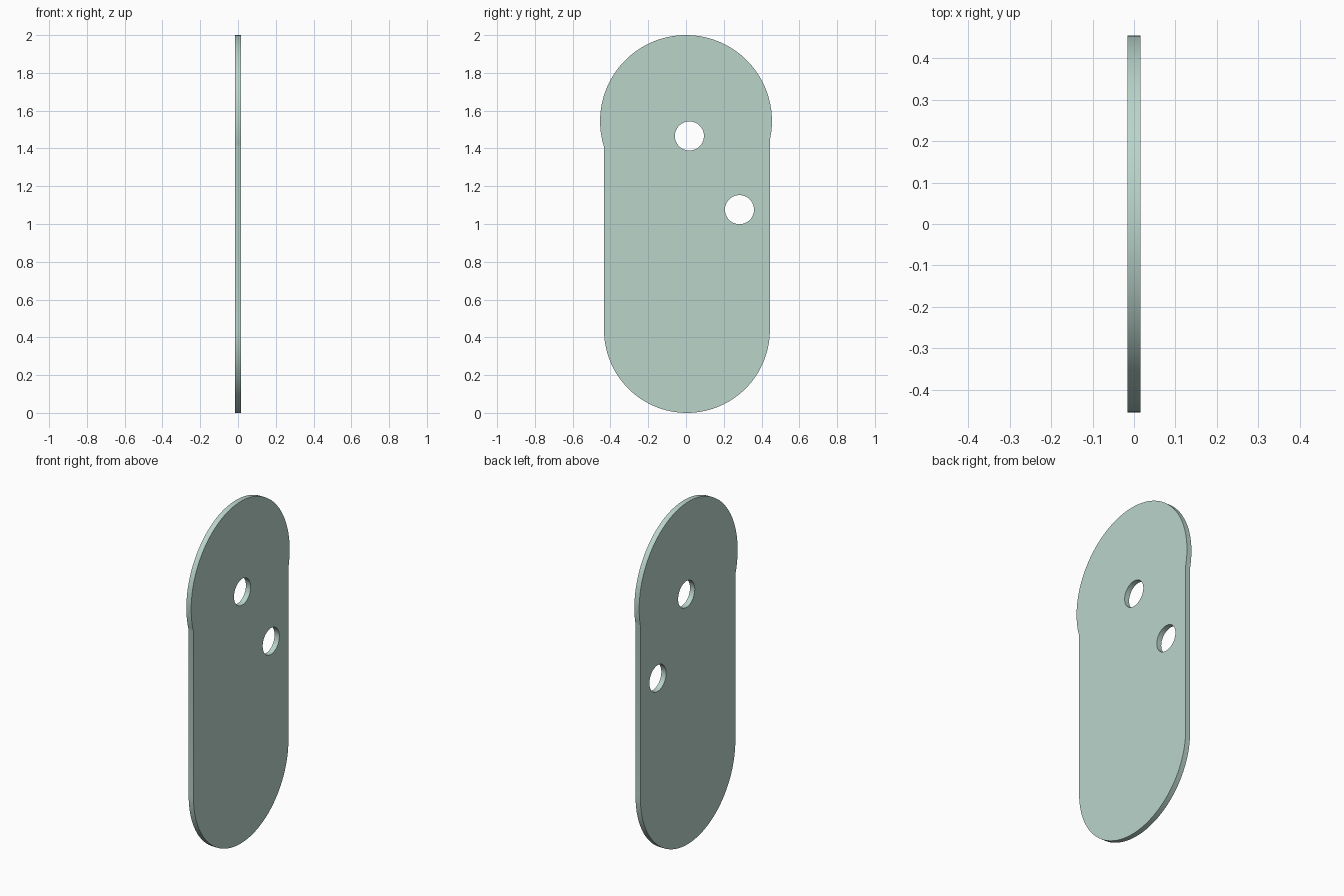
import bpy, bmesh
from math import sin, cos, pi, acos, radians

if "Cube" in bpy.data.objects:
    bpy.data.objects.remove(bpy.data.objects["Cube"])

HALF_THICK = 0.0155
TOP_Y, TOP_Z, TOP_R = 0.0, 1.545, 0.455      # large round head
LOW_Y, LOW_R = 0.005, 0.439                  # narrower rounded body
HOLES = [(0.018, 1.466), (0.283, 1.076)]
HOLE_R = 0.077


def arc(cy, cz, r, a0, a1, n):
    return [(cy + r * cos(a0 + (a1 - a0) * i / n),
             cz + r * sin(a0 + (a1 - a0) * i / n)) for i in range(n + 1)]


def add_loop(curve, pts):
    s = curve.splines.new('POLY')
    s.points.add(len(pts) - 1)
    for p, (y, z) in zip(s.points, pts):
        p.co = (y, z, 0, 1)
    s.use_cyclic_u = True


# Outline: head arc down to where it meets the body sides, then the round foot
right = -acos((LOW_Y + LOW_R - TOP_Y) / TOP_R)
left = pi + acos((LOW_R - LOW_Y + TOP_Y) / TOP_R)
outline = arc(TOP_Y, TOP_Z, TOP_R, right, left, 96)
outline += arc(LOW_Y, LOW_R, LOW_R, pi, 2 * pi, 72)

curve = bpy.data.curves.new("link_plate", 'CURVE')
curve.dimensions = '2D'
curve.fill_mode = 'BOTH'
curve.extrude = HALF_THICK
add_loop(curve, outline)

# Two through holes
for y, z in HOLES:
    add_loop(curve, arc(y, z, HOLE_R, 0, 2 * pi, 64)[:-1])

# Stand the plate upright in the YZ plane
plate = bpy.data.objects.new("link_plate", curve)
bpy.context.collection.objects.link(plate)
plate.rotation_euler = (radians(90), 0, radians(90))
bpy.context.view_layer.objects.active = plate
plate.select_set(True)
bpy.ops.object.convert(target='MESH')
plate = bpy.context.object
bpy.ops.object.transform_apply(location=False, rotation=True, scale=False)

# Weld caps to the rim
bm = bmesh.new()
bm.from_mesh(plate.data)
bmesh.ops.remove_doubles(bm, verts=bm.verts, dist=0.0001)
bmesh.ops.recalc_face_normals(bm, faces=bm.faces)
bm.to_mesh(plate.data)
bm.free()
bpy.ops.object.shade_smooth_by_angle(angle=radians(30))

# Pale green paint
mat = bpy.data.materials.new("pale_green")
mat.diffuse_color = (0.49, 0.66, 0.59, 1)
mat.use_nodes = True
mat.node_tree.nodes["Principled BSDF"].inputs["Base Color"].default_value = mat.diffuse_color
plate.data.materials.clear()
plate.data.materials.append(mat)
